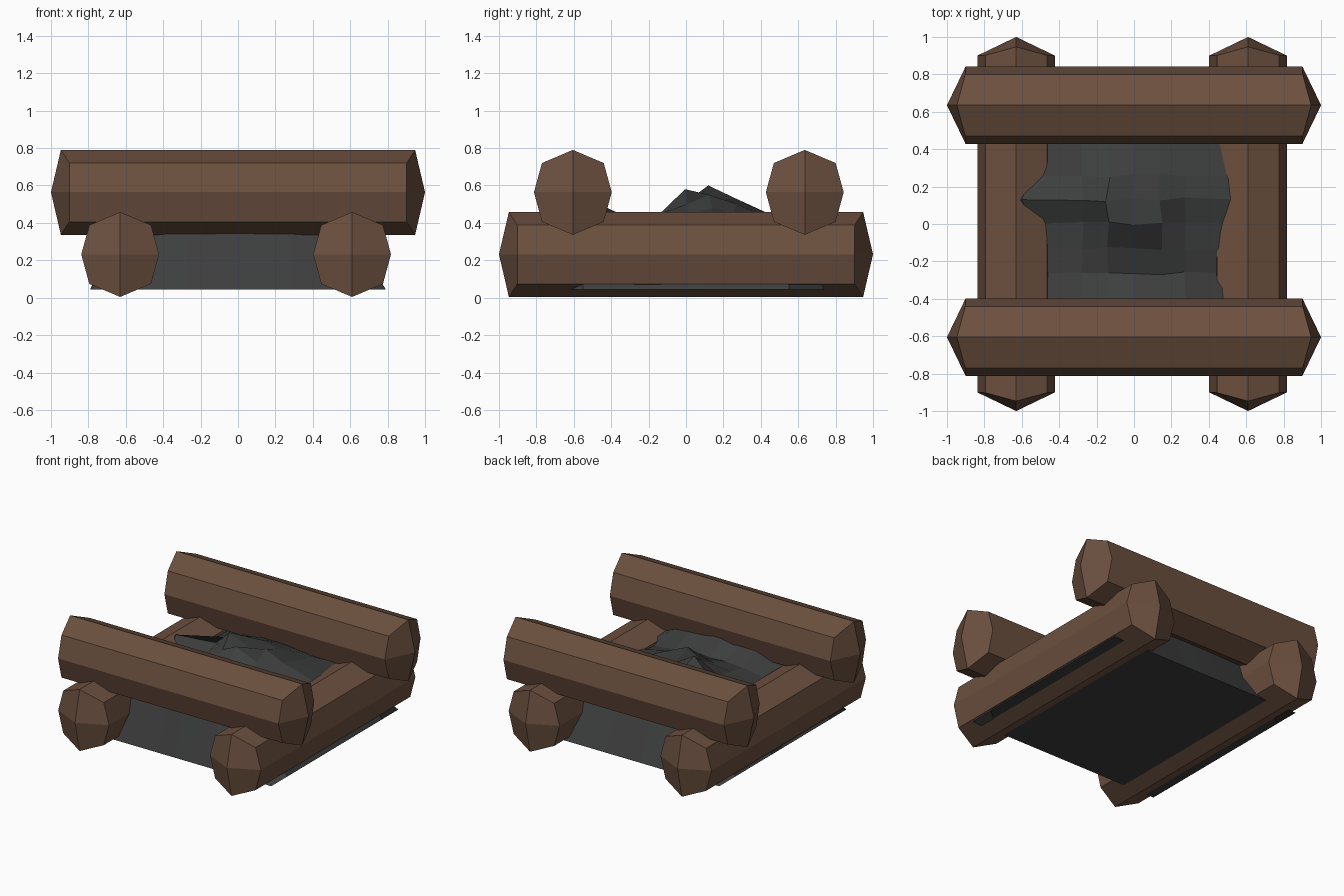
import bpy, bmesh, random
from mathutils import Matrix, Vector

if "Cube" in bpy.data.objects:
    bpy.data.objects.remove(bpy.data.objects["Cube"])

random.seed(4)


def material(name, rgb):
    m = bpy.data.materials.new(name)
    m.diffuse_color = (*rgb, 1)
    m.use_nodes = True
    m.node_tree.nodes["Principled BSDF"].inputs["Base Color"].default_value = m.diffuse_color
    return m


def finish(bm, name, mat):
    bmesh.ops.recalc_face_normals(bm, faces=bm.faces)
    me = bpy.data.meshes.new(name)
    bm.to_mesh(me)
    bm.free()
    ob = bpy.data.objects.new(name, me)
    bpy.context.collection.objects.link(ob)
    me.materials.append(mat)
    return ob


wood = material("wood", (0.15, 0.08, 0.05))
coal = material("coal", (0.047, 0.048, 0.048))

# Log section: (across, up, half length); the ends are pointed
SECTION = [(0, 0.226, 0.947), (0.165, 0.156, 0.902), (0.208, 0, 0.9), (0.165, -0.158, 0.902),
           (0, -0.228, 0.947), (-0.165, -0.158, 0.902), (-0.208, 0, 0.9), (-0.165, 0.156, 0.902)]


def log(name, centre, along_x):
    bm = bmesh.new()
    rings = []
    for side in (-1, 1):
        ring = [bm.verts.new((x, side * l, z)) for x, z, l in SECTION]
        tip = bm.verts.new((0, side, 0))
        for i in range(0, 8, 2):
            bm.faces.new((tip, ring[i], ring[i + 1], ring[(i + 2) % 8]))
        rings.append(ring)
    a, b = rings
    for i in range(8):
        j = (i + 1) % 8
        bm.faces.new((a[i], a[j], b[j], b[i]))
    if along_x:
        bm.transform(Matrix.Rotation(-1.5707963, 4, 'Z'))
    bm.transform(Matrix.Translation(Vector(centre)))
    finish(bm, name, wood)


# Crossed logs: lower pair runs front to back, upper pair side to side
log("lower_log_left", (-0.63, 0, 0.232), False)
log("lower_log_right", (0.61, 0, 0.232), False)
log("upper_log_front", (0, -0.605, 0.564), True)
log("upper_log_back", (0, 0.635, 0.564), True)

# Coal heap: flat base, steep sides, lumpy top
GX = [-0.79, -0.55, -0.28, -0.14, 0, 0.14, 0.28, 0.55, 0.79]
GY = [-0.74, -0.55, -0.26, -0.13, 0, 0.13, 0.26, 0.55, 0.74]
TOP = [[.37, .50, .50, .54, .51, .50, .37],
       [.36, .40, .41, .40, .41, .39, .36],
       [.36, .42, .45, .46, .45, .43, .37],
       [.37, .45, .52, .58, .50, .45, .38],
       [.46, .49, .60, .52, .55, .48, .41],
       [.37, .48, .53, .53, .50, .45, .40],
       [.36, .39, .40, .40, .39, .38, .36]]
bm = bmesh.new()
grid = []
for r, y in enumerate(GY):
    row = []
    for c, x in enumerate(GX):
        edge = r in (0, 8) or c in (0, 8)
        z = 0.045 if edge else TOP[r - 1][c - 1]
        inner = 1 < r < 7 and 1 < c < 7
        j = 0.012 if inner else 0
        px = -0.6 if (r, c) == (5, 1) else x + random.uniform(-j, j)
        row.append(bm.verts.new((px, y + random.uniform(-j, j), z)))
    grid.append(row)
for r in range(8):
    for c in range(8):
        bm.faces.new((grid[r][c], grid[r][c + 1], grid[r + 1][c + 1], grid[r + 1][c]))
outline = grid[0][:] + [g[8] for g in grid[1:]] + grid[8][7::-1] + [g[0] for g in grid[7:0:-1]]
bm.faces.new(outline)
finish(bm, "coal_heap", coal)
